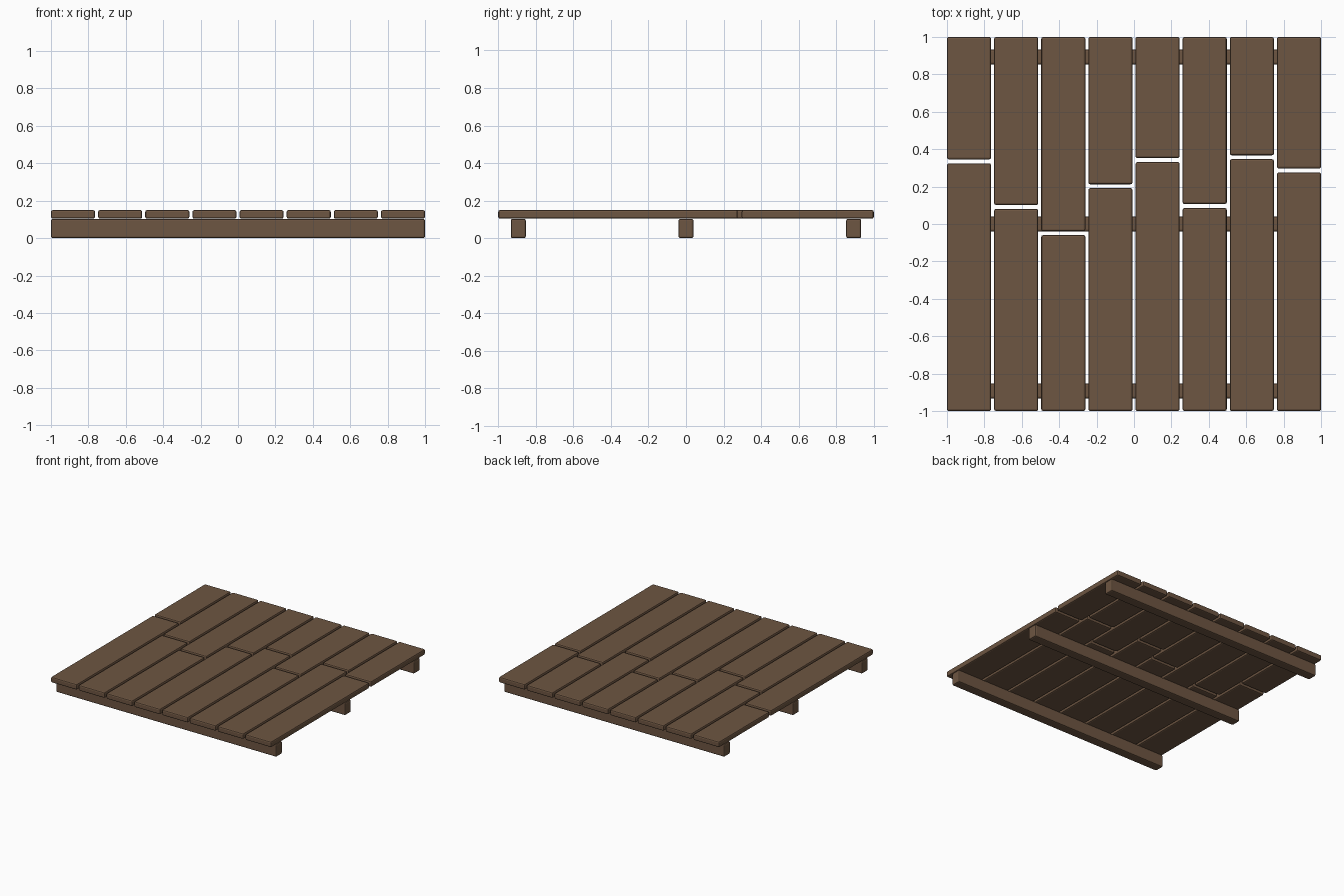
import bpy, bmesh

if "Cube" in bpy.data.objects:
    bpy.data.objects.remove(bpy.data.objects["Cube"])

wood = bpy.data.materials.new("brown wood")
wood.diffuse_color = (0.155, 0.092, 0.054, 1)
wood.use_nodes = True
wood.node_tree.nodes["Principled BSDF"].inputs["Base Color"].default_value = wood.diffuse_color


def board(name, lo, hi, bevel=0.01):
    """Box between two corners with softened edges."""
    bm = bmesh.new()
    bmesh.ops.create_cube(bm, size=1)
    for v in bm.verts:
        v.co = [(a + b) / 2 + c * (b - a) for a, b, c in zip(lo, hi, v.co)]
    bmesh.ops.bevel(bm, geom=bm.edges[:], offset=bevel, segments=2,
                    profile=0.5, affect='EDGES')
    me = bpy.data.meshes.new(name)
    bm.to_mesh(me)
    bm.free()
    me.materials.append(wood)
    ob = bpy.data.objects.new(name, me)
    bpy.context.collection.objects.link(ob)


# three joists across the width
for label, y in (("front", -0.893), ("middle", 0), ("back", 0.893)):
    board(label + "_joist", (-1, y - 0.04, 0), (1, y + 0.04, 0.103))

# eight rows of planks, each split at a different point
pitch, width, gap = 0.252, 0.236, 0.021
splits = [0.335, 0.091, -0.049, 0.202, 0.342, 0.096, 0.357, 0.286]
for i, s in enumerate(splits):
    x = -1 + i * pitch
    board(f"front_plank_{i + 1}", (x, -1, 0.104), (x + width, s - gap / 2, 0.15))
    board(f"back_plank_{i + 1}", (x, s + gap / 2, 0.104), (x + width, 1, 0.15))
